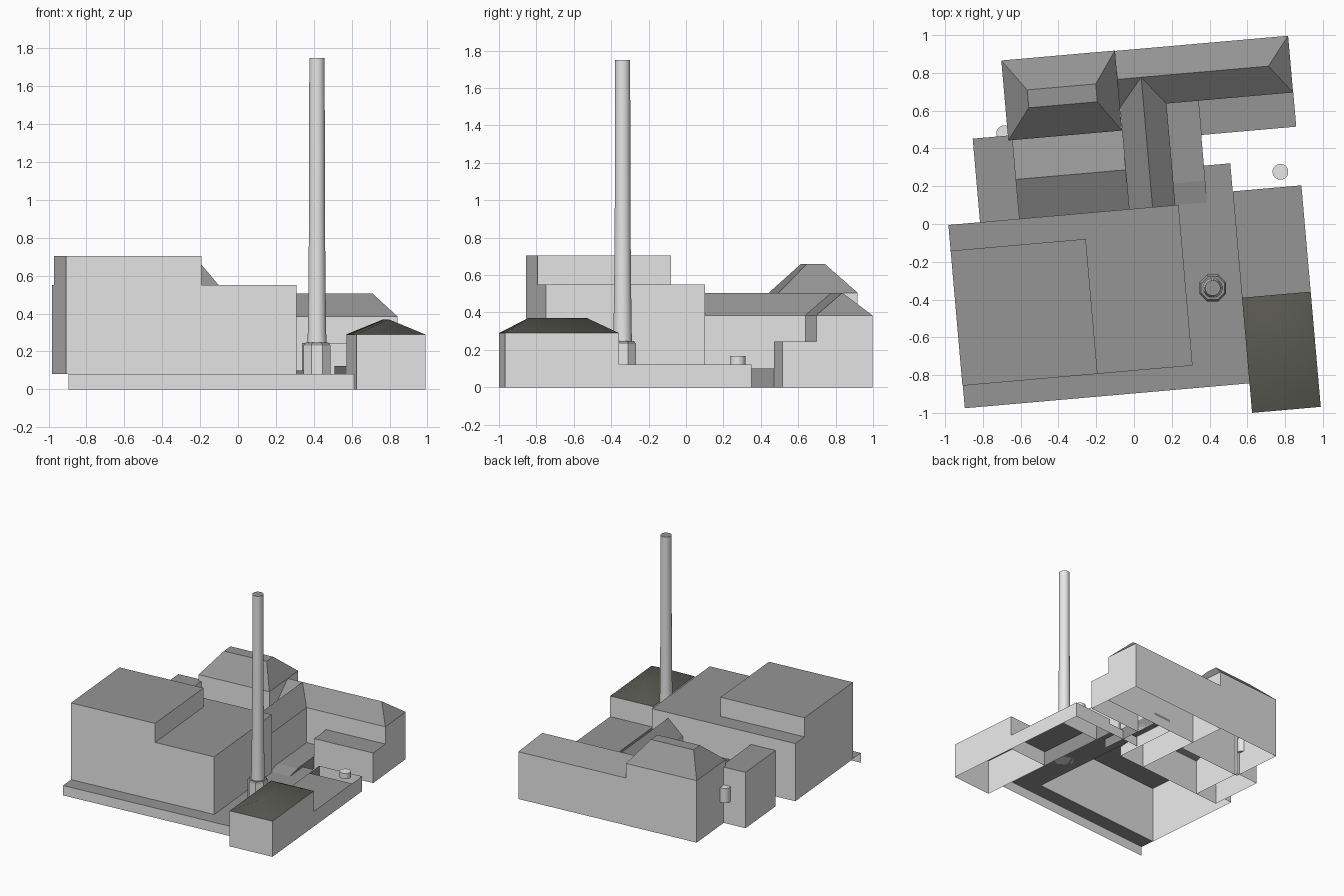
import bpy, bmesh, math
from mathutils import Matrix

if "Cube" in bpy.data.objects:
    bpy.data.objects.remove(bpy.data.objects["Cube"])

# The whole complex is turned 5 degrees; plans are given in the turned axes
ROT = Matrix.Translation((.006, -.004, 0)) @ Matrix.Rotation(math.radians(5), 4, 'Z')


def material(name, rgb):
    m = bpy.data.materials.new(name)
    m.diffuse_color = (*rgb, 1)
    m.use_nodes = True
    m.node_tree.nodes["Principled BSDF"].inputs["Base Color"].default_value = m.diffuse_color
    return m


WALL = material("light_grey_wall", (0.8, 0.8, 0.8))
ROOF = material("dark_grey_roof", (0.30, 0.30, 0.30))
OLIVE = material("dark_olive_roof", (0.10, 0.10, 0.083))


def finish(name, bm, mats, rot=ROT, dark_left=False):
    """Second material goes on everything facing up (and the left side if asked)."""
    bmesh.ops.remove_doubles(bm, verts=bm.verts, dist=1e-5)
    bm.normal_update()
    if len(mats) > 1:
        for f in bm.faces:
            if f.normal.z > .2 or (dark_left and f.normal.x < -.9):
                f.material_index = 1
    bm.transform(rot)
    me = bpy.data.meshes.new(name)
    bm.to_mesh(me)
    bm.free()
    for m in mats:
        me.materials.append(m)
    ob = bpy.data.objects.new(name, me)
    bpy.context.collection.objects.link(ob)
    return ob


def ring(bm, rect, z):
    u0, u1, v0, v1 = rect
    return [bm.verts.new(p) for p in
            ((u0, v0, z), (u1, v0, z), (u1, v1, z), (u0, v1, z))]


def area(r):
    return (r[1] - r[0]) * (r[3] - r[2])


def building(name, rect, z0, z1, ridge=None, zr=0, mats=(WALL, ROOF),
             sides=(0, 1, 2, 3), dark_left=False):
    """Open-bottomed walls (front, right, back, left), flat roof or slopes to a ridge."""
    bm = bmesh.new()
    levels = [(rect, z0)] if z0 < z1 else []
    levels.append((rect, z1))
    if ridge:
        levels.append((ridge, zr))
    rings = [ring(bm, r, z) for r, z in levels]
    for k, (a, b) in enumerate(zip(rings, rings[1:])):
        for i in range(4):
            if k == 0 and i not in sides:
                continue
            j = (i + 1) % 4
            bm.faces.new((a[i], a[j], b[j], b[i]))
    if area(levels[-1][0]) > 1e-6:
        bm.faces.new(rings[-1])
    bmesh.ops.dissolve_degenerate(bm, dist=1e-5, edges=bm.edges)
    bmesh.ops.delete(bm, geom=[v for v in bm.verts if not v.link_faces], context='VERTS')
    return finish(name, bm, mats, dark_left=dark_left)


def lathe(name, x, y, profile, n, mats, smooth=True):
    """Turned solid from (radius, height) pairs, capped on both ends."""
    bm = bmesh.new()
    rings = [[bm.verts.new((x + r * math.cos(2 * math.pi * (i + .5) / n),
                            y + r * math.sin(2 * math.pi * (i + .5) / n), z))
              for i in range(n)] for r, z in profile]
    for a, b in zip(rings, rings[1:]):
        for i in range(n):
            j = (i + 1) % n
            bm.faces.new((a[i], a[j], b[j], b[i]))
    bm.faces.new(rings[-1])
    bm.faces.new(rings[0][::-1])
    ob = finish(name, bm, mats, Matrix.Identity(4))
    if smooth:
        bpy.ops.object.select_all(action='DESELECT')
        ob.select_set(True)
        bpy.context.view_layer.objects.active = ob
        bpy.ops.object.shade_smooth_by_angle(angle=math.radians(35))
    return ob


# Low platform: front ledge and the yard around the chimney
building("front_ledge", (-.983, .53, -.889, -.769), 0, .08, sides=(0,))
building("chimney_yard", (.236, .53, -.769, .28), 0, .08, sides=(2,))
building("inner_yard", (.22, .39, .085, .625), 0, .08, (.22, .39, .2, .625), .10,
         mats=(ROOF,), sides=(1,))

# Large main hall with raised part
building("main_hall", (-.985, .238, -.769, .085), .08, .55)
building("raised_hall", (-.985, -.267, -.769, -.052), .55, .705)

# Right side: house with dark hip roof, low annex and open pen behind it
house = (.53, .895, -1.046, -.434)
building("right_house_walls", house, 0, .29)
roof = building("right_house_roof", house, .29, .29, (.7125, .7125, -.905, -.59), .37,
                mats=(OLIVE,), sides=(0, 1, 2, 3))
for p in roof.data.polygons:
    p.use_smooth = True
building("low_annex", (.53, .895, -.434, .131), 0, .122, sides=(1, 2, 3), dark_left=True)

bm = bmesh.new()
pen = [(.895, .131), (.895, .278), (.53, .278), (.53, .131)]
lo = [bm.verts.new((u, v, 0)) for u, v in pen]
hi = [bm.verts.new((u, v, .122)) for u, v in pen]
for i in range(3):
    bm.faces.new((lo[i], lo[i + 1], hi[i + 1], hi[i]))
finish("pen_walls", bm, (WALL, ROOF), dark_left=True)

# Back wings
building("back_wing", (-.026, .894, .625, .926), 0, .385, (-.026, .776, .775, .775), .505)
building("back_lean_to", (.39, .895, .443, .625), 0, .245)
building("link_wing", (-.025, .221, .085, .626), 0, .385, (.1, .1, .085, .775), .505)
building("back_corner_house", (-.63, -.026, .503, .928), 0, .505, (-.507, -.143, .666, .761), .66)
building("middle_shed", (-.607, -.025, .085, .503), 0, .29, (-.607, -.025, .294, .294), .385)
building("left_annex", (-.817, -.607, .085, .529), 0, .455)

# Chimney on an octagonal foot
lathe("chimney_foot", .417, -.339, [(.077, .08), (.077, .232), (.066, .247)], 8, (WALL, ROOF), False)
lathe("chimney_shaft", .417, -.339,
      [(.051, .24), (.049, .3), (.045, .6), (.042, 1.0), (.041, 1.75)], 24, (WALL, ROOF))

# Small tanks
lathe("pen_tank", .775, .276, [(.042, .12), (.042, .167)], 20, (WALL,))
lathe("wall_tank", -.687, .48, [(.042, .19), (.042, .31)], 20, (WALL,))
